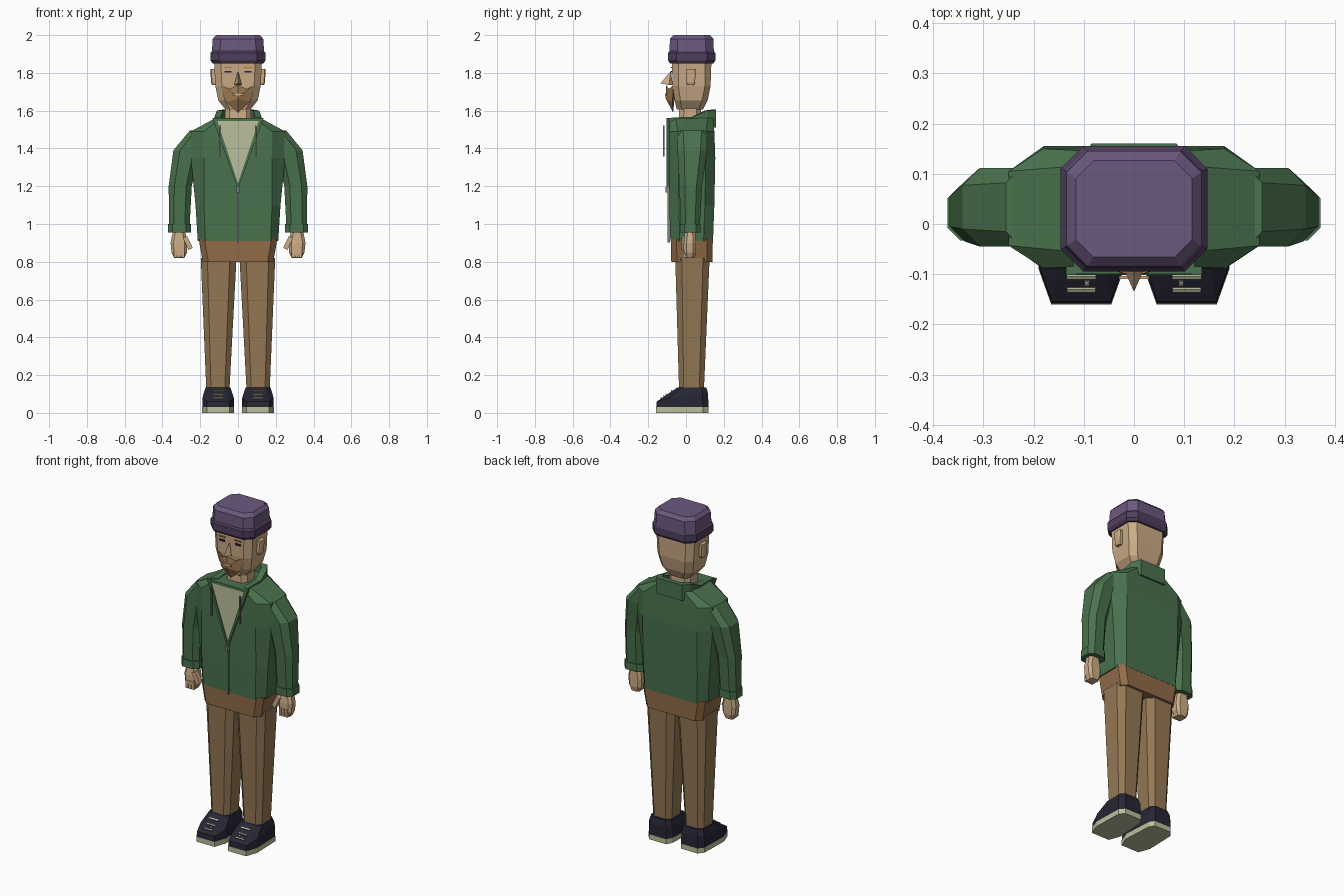
import bpy, bmesh, math


def material(name, r, g, b):
    m = bpy.data.materials.new(name)
    lin = [((c / 255 + 0.055) / 1.055) ** 2.4 for c in (r, g, b)]
    m.diffuse_color = (*lin, 1)
    return m


PURPLE = material("hat purple", 108, 88, 126)
PLUM = material("hat band plum", 80, 63, 94)
SKIN = material("skin", 204, 172, 134)
BEARD = material("beard brown", 165, 128, 84)
GREEN = material("jacket green", 74, 114, 77)
CREAM = material("cream", 187, 191, 156)
TAN = material("trouser tan", 148, 120, 84)
BROWN = material("waist brown", 146, 108, 72)
NAVY = material("shoe navy", 38, 38, 54)
GREY = material("zip grey", 130, 130, 130)


def make(name, verts, faces, mat):
    bm = bmesh.new()
    vs = [bm.verts.new(v) for v in verts]
    for f in faces:
        bm.faces.new([vs[i] for i in f])
    bmesh.ops.recalc_face_normals(bm, faces=bm.faces)
    me = bpy.data.meshes.new(name)
    bm.to_mesh(me)
    bm.free()
    me.materials.append(mat)
    ob = bpy.data.objects.new(name, me)
    bpy.context.collection.objects.link(ob)
    return ob


def skin_rings(name, rings, mat):
    """Closed solid through rings of equal point count."""
    n = len(rings[0])
    faces = [(r * n + i, r * n + (i + 1) % n, (r + 1) * n + (i + 1) % n, (r + 1) * n + i)
             for r in range(len(rings) - 1) for i in range(n)]
    faces += [tuple(range(n)), tuple(range((len(rings) - 1) * n, len(rings) * n))]
    return make(name, [p for r in rings for p in r], faces, mat)


def ring(z, x0, x1, y0, y1, cx, cy, s=1):
    """Rectangle with cut corners, optionally mirrored by s."""
    pts = [(x0 + cx, y0), (x1 - cx, y0), (x1, y0 + cy), (x1, y1 - cy),
           (x1 - cx, y1), (x0 + cx, y1), (x0, y1 - cy), (x0, y0 + cy)]
    return [(s * x, y, z) for x, y in pts]


def loft(name, rows, mat, s=1):
    return skin_rings(name, [ring(*r, s) for r in rows], mat)


def body(name, rows, mat):
    """Centred loft, rows are z, half width, front, back, corner cuts."""
    return loft(name, [(z, -h, h, a, b, cx, cy) for z, h, a, b, cx, cy in rows], mat)


def box(name, x, y, z, w, d, h, mat, tilt=0, roll=0):
    bpy.ops.mesh.primitive_cube_add(size=1, location=(x, y, z), rotation=(tilt, roll, 0))
    ob = bpy.context.object
    ob.name = name
    ob.scale = (w, d, h)
    ob.data.materials.append(mat)
    return ob


def slab(name, outline, y0, y1, mat):
    """Front-facing outline given thickness in y."""
    return skin_rings(name, [[(x, y, z) for x, z in outline] for y in (y0, y1)], mat)


# Jacket body
body("jacket", [(0.91, .213, -.083, .143, .04, .05), (1.10, .225, -.088, .15, .045, .05),
                (1.35, .25, -.09, .155, .07, .05), (1.49, .25, -.088, .15, .07, .045),
                (1.56, .12, -.085, .145, .03, .03)], GREEN)

# Collar, open at the front
path = [(.12, -.088, 1.562), (.125, .04, 1.568), (.112, .115, 1.60), (.085, .16, 1.605)]
path += [(-x, y, z) for x, y, z in reversed(path)]
skin_rings("collar", [[(x, y, 1.51), (x, y, z), (x * .72, y * .8 + .004, z),
                       (x * .72, y * .8 + .004, 1.51)] for x, y, z in path], GREEN)

# Shirt in the neck opening, with raised edges, zip and cords
slab("shirt_front", [(-.12, 1.55), (.12, 1.55), (0, 1.205)], -.0955, -.088, CREAM)
for s in (-1, 1):
    slab("neckline_edge", [(s * .135, 1.56), (s * .115, 1.56), (0, 1.215), (0, 1.185)],
         -.102, -.085, GREEN)
    box("hood_cord", s * .095, -.117, 1.44, .008, .007, .165, GREY)
slab("neckline_top", [(-.12, 1.56), (.12, 1.56), (.12, 1.545), (-.12, 1.545)], -.1, -.08, GREEN)
box("zip", 0, -.091, 1.05, .009, .012, .295, GREY)
box("zip_pull", 0, -.103, 1.182, .014, .012, .03, GREY)

# Hips
body("hips", [(.80, .187, -.078, .14, .03, .03), (.92, .208, -.08, .142, .03, .03)], BROWN)

for s in (-1, 1):
    # Sleeve, cuff and hand
    loft("sleeve", [(.97, .257, .365, -.028, .072, .025, .025),
                    (1.20, .245, .367, -.035, .085, .03, .03),
                    (1.39, .20, .342, -.045, .112, .035, .035),
                    (1.495, .15, .255, -.045, .112, .03, .03)], GREEN, s)
    loft("cuff", [(.955, .25, .371, -.033, .077, .025, .025),
                  (1.0, .25, .371, -.033, .077, .025, .025)], GREEN, s)
    loft("hand", [(.82, .285, .338, -.005, .045, .01, .01),
                  (.85, .27, .352, -.012, .052, .015, .015),
                  (.90, .268, .357, -.012, .052, .015, .015),
                  (.965, .28, .345, -.005, .05, .015, .015)], SKIN, s)
    box("thumb", s * .266, -.008, .90, .025, .03, .07, SKIN, roll=s * .45)
    for i in range(3):
        box("finger", s * (.29 + i * .02), -.006, .845, .016, .02, .045, SKIN)

    # Leg
    loft("trouser_leg", [(.125, .045, .168, -.037, .095, .025, .025),
                         (.82, .008, .197, -.057, .125, .035, .035)], TAN, s)

    # Shoe: sole and upper share one plan outline
    plan = [(.045, -.16), (.165, -.16), (.19, -.09), (.185, .09),
            (.16, .12), (.05, .12), (.03, .09), (.02, -.09)]
    skin_rings("shoe_sole", [[(s * x, y, z) for x, y in plan] for z in (0, .03)], CREAM)

    def layer(k, rise):
        return [(s * (.105 + (x - .105) * k), y * k + (1 - k) * .02, rise(y)) for x, y in plan]
    top = ring(.135, .04, .172, -.045, .108, .025, .025, s)
    skin_rings("shoe_upper", [layer(.99, lambda y: .029),
                              layer(.97, lambda y: .06 if y < -.1 else .08 if y < 0 else .1),
                              top], NAVY)
    # Laces on the sloping front
    for y, w in ((-.076, .06), (-.105, .058), (-.131, .056)):
        box("lace", s * .105, y, .135 - (-.045 - y) * .68 + .002, w, .008, .009, CREAM, tilt=.6)
    box("lace_knot", s * .094, -.118, .089, .01, .008, .008, CREAM, tilt=.6)

    # Ear, eye and brow
    loft("ear", [(1.735, .115, .138, .008, .042, .005, .008),
                 (1.75, .115, .143, .003, .048, .005, .008),
                 (1.82, .115, .146, .003, .052, .005, .008)], SKIN, s)
    box("eye", s * .053, -.076, 1.806, .036, .007, .01, NAVY)
    box("brow", s * .053, -.077, 1.829, .042, .007, .005, BEARD)

# Neck and head
body("neck", [(1.50, .07, -.04, .08, .025, .025), (1.63, .07, -.035, .08, .025, .025)], SKIN)
body("head", [(1.605, .065, -.048, .09, .025, .025), (1.655, .105, -.06, .115, .035, .03),
              (1.73, .12, -.07, .13, .035, .03), (1.87, .127, -.075, .135, .035, .035)], SKIN)

# Nose wedge
make("nose", [(0, -.08, 1.81), (0, -.135, 1.745), (-.02, -.09, 1.735), (.02, -.09, 1.735),
              (0, -.07, 1.735)],
     [(0, 1, 2), (0, 3, 1), (1, 3, 4, 2), (0, 2, 4), (0, 4, 3)], SKIN)

# Beard: fan around a raised chin ridge
rim = [(0, -.105, 1.735), (.045, -.09, 1.715), (.088, -.066, 1.735), (.062, -.072, 1.645),
       (0, -.068, 1.59), (-.062, -.072, 1.645), (-.088, -.066, 1.735), (-.045, -.09, 1.715)]
make("beard", rim + [(0, -.108, 1.665), (0, -.06, 1.67)],
     [(i, (i + 1) % 8, 8) for i in range(8)] + [((i + 1) % 8, i, 9) for i in range(8)], BEARD)
box("mouth", 0, -.107, 1.685, .06, .006, .012, SKIN)

# Hat crown over a darker turned-up band
body("hat_band", [(1.85, .135, -.085, .145, .04, .04), (1.866, .146, -.095, .155, .045, .045),
                  (1.905, .146, -.095, .155, .045, .045), (1.918, .136, -.085, .146, .04, .04)], PLUM)
body("hat_crown", [(1.90, .139, -.088, .148, .042, .042), (1.98, .134, -.085, .145, .042, .042),
                   (2.0, .116, -.066, .126, .035, .035)], PURPLE)
